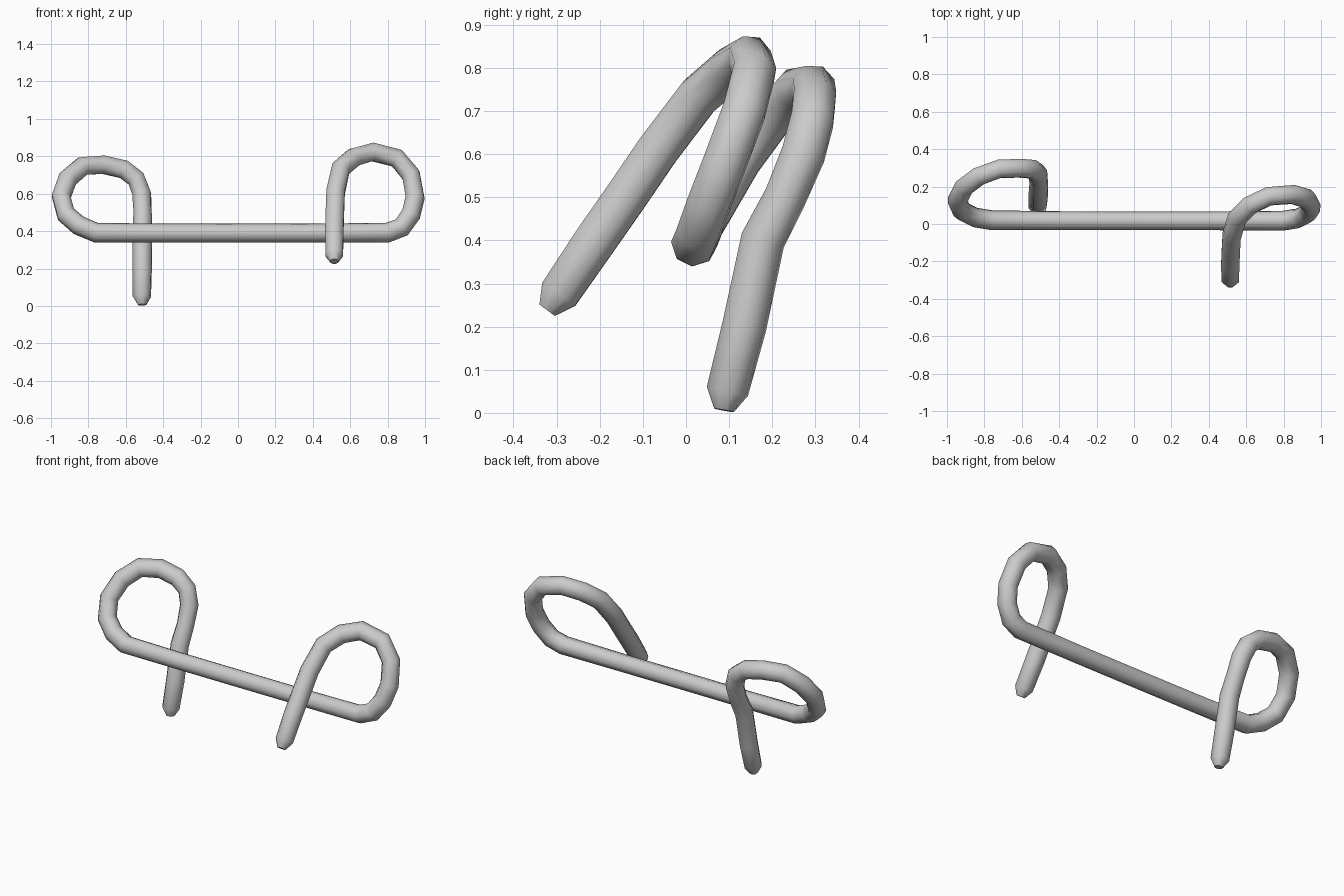
import bpy, math

R = 0.053  # rod radius

# Centreline: x, y, z, radius factor
left_loop = [
    (-0.512, 0.088, 0.006, 0.45), (-0.514, 0.096, 0.05, 0.95), (-0.512, 0.135, 0.20, 1),
    (-0.512, 0.178, 0.40, 1), (-0.510, 0.230, 0.50, 0.95), (-0.515, 0.272, 0.60, 1),
    (-0.545, 0.293, 0.68, 1), (-0.61, 0.298, 0.73, 1), (-0.72, 0.295, 0.755, 1),
    (-0.83, 0.255, 0.748, 1), (-0.91, 0.195, 0.68, 1), (-0.945, 0.125, 0.585, 1),
    (-0.92, 0.07, 0.49, 1), (-0.85, 0.035, 0.43, 1), (-0.76, 0.02, 0.392, 1),
]
bar = [(-0.4, 0.018, 0.39, 0.95), (0.0, 0.017, 0.39, 0.95), (0.4, 0.017, 0.39, 0.95)]
right_loop = [
    (0.80, 0.018, 0.392, 1), (0.875, 0.03, 0.42, 1), (0.925, 0.055, 0.49, 1),
    (0.947, 0.09, 0.58, 1), (0.925, 0.135, 0.70, 1), (0.85, 0.158, 0.79, 1),
    (0.72, 0.148, 0.823, 1), (0.62, 0.10, 0.795, 1), (0.55, 0.03, 0.735, 1),
    (0.522, -0.065, 0.61, 1), (0.518, -0.14, 0.50, 1), (0.515, -0.21, 0.40, 1),
    (0.515, -0.295, 0.275, 0.95), (0.515, -0.322, 0.238, 0.45),
]
path = left_loop + bar + right_loop

# One continuous bent rod
curve = bpy.data.curves.new("bent_rod", 'CURVE')
curve.dimensions = '3D'
curve.bevel_depth = R
curve.bevel_resolution = 2
curve.use_fill_caps = True
spline = curve.splines.new('POLY')
spline.points.add(len(path) - 1)
for p, (x, y, z, r) in zip(spline.points, path):
    p.co = (x, y, z, 1)
    p.radius = r
rod = bpy.data.objects.new("bent_rod", curve)
bpy.context.collection.objects.link(rod)
bpy.context.view_layer.objects.active = rod
rod.select_set(True)
bpy.ops.object.convert(target='MESH')
rod = bpy.context.object
bpy.ops.object.shade_smooth_by_angle(angle=math.radians(50))
